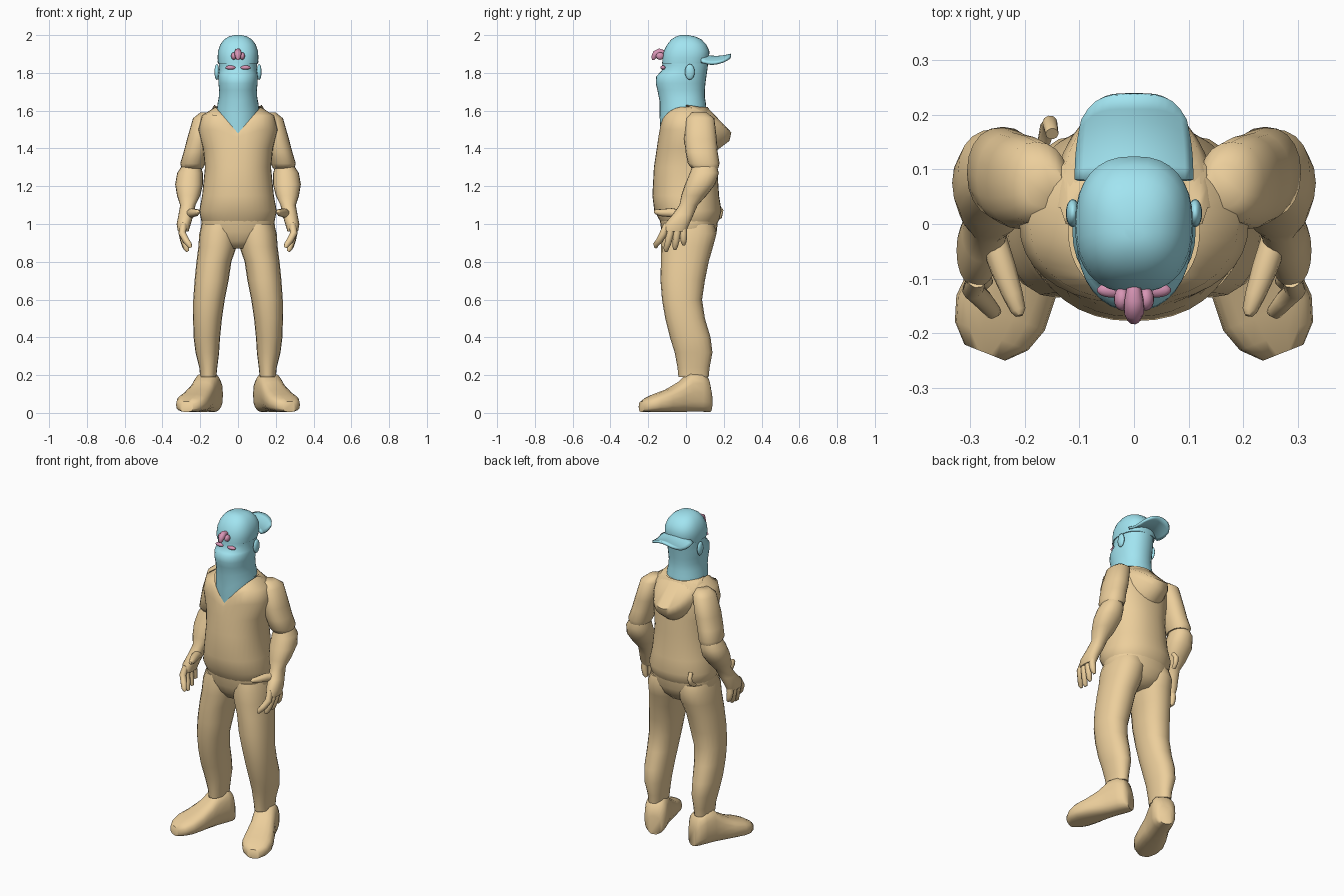
import bpy, bmesh, math
from mathutils import Vector

if "Cube" in bpy.data.objects:
    bpy.data.objects.remove(bpy.data.objects["Cube"])


def material(name, col):
    m = bpy.data.materials.new(name)
    m.diffuse_color = (*col, 1)
    m.use_nodes = True
    m.node_tree.nodes["Principled BSDF"].inputs["Base Color"].default_value = m.diffuse_color
    return m


TAN = material("tan_cloth", (0.84, 0.62, 0.33))
BLUE = material("light_blue", (0.36, 0.78, 0.88))
PINK = material("pink", (0.68, 0.30, 0.46))


def finish(name, bm, mat, mirror=False):
    bmesh.ops.recalc_face_normals(bm, faces=bm.faces)
    me = bpy.data.meshes.new(name)
    bm.to_mesh(me)
    bm.free()
    me.materials.append(mat)
    ob = bpy.data.objects.new(name, me)
    bpy.context.collection.objects.link(ob)
    if mirror:
        ob.modifiers.new("Mirror", 'MIRROR').use_mirror_merge = False
    return ob


def loft(name, rings, mat, mirror=False, closed=True, caps=(True, True)):
    bm = bmesh.new()
    vs = [[bm.verts.new(p) for p in r] for r in rings]
    n = len(rings[0])
    for a, b in zip(vs, vs[1:]):
        for i in range(n if closed else n - 1):
            j = (i + 1) % n
            bm.faces.new((a[i], a[j], b[j], b[i]))
    if caps[0]:
        bm.faces.new(vs[0])
    if caps[1]:
        bm.faces.new(vs[-1])
    return finish(name, bm, mat, mirror)


def oval(n, p=2.0):
    for i in range(n):
        t = 2 * math.pi * i / n
        c, s = math.cos(t), math.sin(t)
        yield (math.copysign(abs(c) ** (2 / p), c), math.copysign(abs(s) ** (2 / p), s))


def slab(name, rows, mat, n=20, p=2.2, **kw):
    """Level rings: z, x inner, x outer, y front, y back, optional V-shaped front drop."""
    rings = []
    for z, xi, xo, yf, yb, *d in rows:
        ring = []
        for c, s in oval(n, p):
            x = (xi + xo) / 2 + (xo - xi) / 2 * c
            y = (yf + yb) / 2 + (yb - yf) / 2 * s
            dz = d[0] * max(0, 1 - abs(x) / 0.12) if d and s < 0 else 0
            ring.append((x, y, z - dz))
        rings.append(ring)
    return loft(name, rings, mat, **kw)


def sym(rows):
    return [(r[0], -r[1], *r[1:]) for r in rows]


def tube(name, pts, mat, n=10, **kw):
    """Round tube through (x, y, z, radius) points."""
    P = [Vector(p[:3]) for p in pts]
    rings = []
    for i, p in enumerate(P):
        t = (P[min(i + 1, len(P) - 1)] - P[max(i - 1, 0)]).normalized()
        u = t.cross(Vector((1, 0.2, 0.1))).normalized()
        v = t.cross(u)
        rings.append([p + pts[i][3] * (u * c + v * s) for c, s in oval(n)])
    return loft(name, rings, mat, **kw)


def blob(name, loc, scale, mat, mirror=False):
    bm = bmesh.new()
    bmesh.ops.create_uvsphere(bm, u_segments=14, v_segments=8, radius=1)
    bmesh.ops.scale(bm, vec=scale, verts=bm.verts)
    bmesh.ops.translate(bm, vec=loc, verts=bm.verts)
    return finish(name, bm, mat, mirror)


# Sweatshirt with V neckline
slab("sweatshirt", sym([
    (0.98, .17, -.12, .15), (1.02, .195, -.14, .175), (1.07, .205, -.168, .188),
    (1.15, .19, -.178, .175), (1.3, .175, -.17, .165), (1.4, .185, -.155, .158),
    (1.5, .21, -.146, .15, .04), (1.575, .19, -.14, .14, .105),
    (1.62, .12, -.135, .115, .14)]), TAN, n=36, caps=(True, False))

# Hood hanging at the back
rows = [(.11, .0, .10, 1.62, 0), (.125, .0, .12, 1.63, .02), (.135, .03, .21, 1.615, .13),
        (.15, .03, .20, 1.585, .145), (.16, .02, .13, 1.55, .17)]
loft("hood", [[(rx * math.sin(t), y + ry * math.cos(t), z - d * max(0, math.cos(t)) ** 1.3)
               for t in [math.pi / 2 * (i / 9 - 1) for i in range(19)]]
              for rx, y, ry, z, d in rows], TAN, closed=False, caps=(False, False))

# Trousers
slab("trouser_seat", sym([(.87, .07, -.08, .10), (.91, .15, -.11, .14),
                          (.96, .2, -.13, .163), (1.03, .19, -.14, .17)]), TAN, n=28)
slab("leg", [
    (1.0, .0, .19, -.12, .15), (.95, .0, .205, -.13, .162), (.88, .008, .21, -.132, .143),
    (.8, .035, .22, -.133, .12), (.7, .05, .23, -.135, .10), (.6, .07, .237, -.127, .085),
    (.5, .085, .238, -.11, .10), (.4, .095, .235, -.085, .13), (.32, .10, .225, -.06, .14),
    (.24, .11, .205, -.045, .125), (.19, .115, .2, -.04, .12)], TAN, mirror=True)

# Shoes, turned outwards
heel, toe = Vector((.13, .125, 0)), Vector((.275, -.24, 0))
ax = (toe - heel).normalized()
side = Vector((-ax.y, ax.x, 0))
loft("shoe", [[heel + ax * s + side * (w * c) + Vector((0, 0, .005 + (top - .005) * (k + 1) / 2))
               for c, k in oval(18, 2.8)]
              for s, w, top in [(0, .04, .12), (.02, .062, .19), (.06, .068, .215),
                                (.12, .068, .21), (.17, .072, .165), (.24, .083, .125),
                                (.31, .087, .10), (.355, .072, .08), (.388, .04, .06)]],
     TAN, mirror=True)

# Sleeves, forearms and palms
slab("sleeve", [
    (1.59, .13, .2, .03, .11), (1.56, .12, .238, .0, .15), (1.45, .14, .27, -.01, .163),
    (1.38, .16, .288, -.002, .168), (1.32, .175, .306, .01, .178),
    (1.295, .185, .298, .03, .17)], TAN, mirror=True)
slab("forearm", [
    (1.32, .2, .29, .04, .16), (1.27, .186, .322, .02, .174), (1.21, .185, .333, -.005, .155),
    (1.15, .2, .323, -.025, .108), (1.1, .225, .306, -.035, .062),
    (1.05, .235, .315, -.07, .04), (1.0, .25, .325, -.115, .018),
    (.96, .262, .318, -.118, .0)], TAN, mirror=True)

# Fingers and thumb
for i, (y0, y1, z1, x1) in enumerate([(-.1, -.16, .875, .25), (-.073, -.105, .855, .265),
                                      (-.043, -.058, .865, .272), (-.014, -.012, .89, .28)]):
    tube(f"finger_{i + 1}", [(.288, y0, 1.0, .018), (.295, (y0 * 2 + y1) / 3, .95, .02),
                             ((.3 + x1) / 2, (y0 + y1 * 2) / 3, (.97 + z1) / 2 - .01, .018),
                             (x1 + .008, y1, z1 + .015, .015), (x1, y1, z1, .008)],
         TAN, mirror=True)
tube("thumb", [(.26, -.02, 1.05, .025), (.24, -.08, 1.06, .024), (.222, -.13, 1.06, .019),
               (.212, -.158, 1.064, .014), (.21, -.168, 1.066, .007)], TAN, mirror=True)

# Small loop on the back of the hip
tube("hip_loop", [(-.165, .15, 1.02, .012), (-.158, .178, 1.04, .014),
                  (-.154, .185, 1.07, .014), (-.15, .165, 1.1, .012)], TAN)

# Head, neck and face scarf tucked into the neckline
slab("head_and_scarf", sym([
    (1.6, .113, -.133, .108, .14), (1.64, .108, -.139, .105, .08), (1.67, .102, -.14, .1, .02),
    (1.71, .1, -.152, .1), (1.745, .104, -.16, .103), (1.78, .105, -.158, .108),
    (1.795, .103, -.145, .11), (1.815, .1, -.126, .113), (1.84, .101, -.126, .116),
    (1.88, .1, -.118, .115)]), BLUE, n=32, p=2.15, caps=(False, True))
blob("ear", (.112, .02, 1.805), (.013, .026, .042), BLUE, True)

# Backwards cap with brim
slab("cap", sym([
    (1.85, .105, -.126, .116), (1.88, .108, -.125, .122), (1.915, .106, -.118, .124),
    (1.95, .094, -.1, .108), (1.977, .074, -.078, .082), (1.993, .048, -.052, .048),
    (2.0, .018, -.03, .008)]), BLUE, n=32, p=2.4)
grid = []
for j in range(7):
    v = j / 6
    grid.append([(.105 * u * (1 - .1 * v * v), .08 + v * (.158 - .045 * abs(u) ** 4),
                  1.895 - .035 * u * u - .012 * math.sin(math.pi * v))
                 for u in [i / 7 - 1 for i in range(15)]])
brim = loft("cap_brim", grid, BLUE, closed=False, caps=(False, False))
mod = brim.modifiers.new("Solidify", 'SOLIDIFY')
mod.thickness = .014
mod.offset = 0

# Eyes and forehead tuft
blob("eye", (.04, -.121, 1.828), (.028, .014, .011), PINK, True)
tube("tuft_middle", [(0, -.11, 1.905, .012), (0, -.14, 1.912, .018), (0, -.16, 1.9, .019),
                     (0, -.172, 1.88, .013), (0, -.174, 1.868, .006)], PINK)
blob("tuft_side", (.022, -.137, 1.889), (.015, .022, .02), PINK, True)

# Smooth shading with crisp folds
bpy.ops.object.select_all(action='SELECT')
bpy.context.view_layer.objects.active = brim
bpy.ops.object.shade_smooth_by_angle(angle=math.radians(55))
